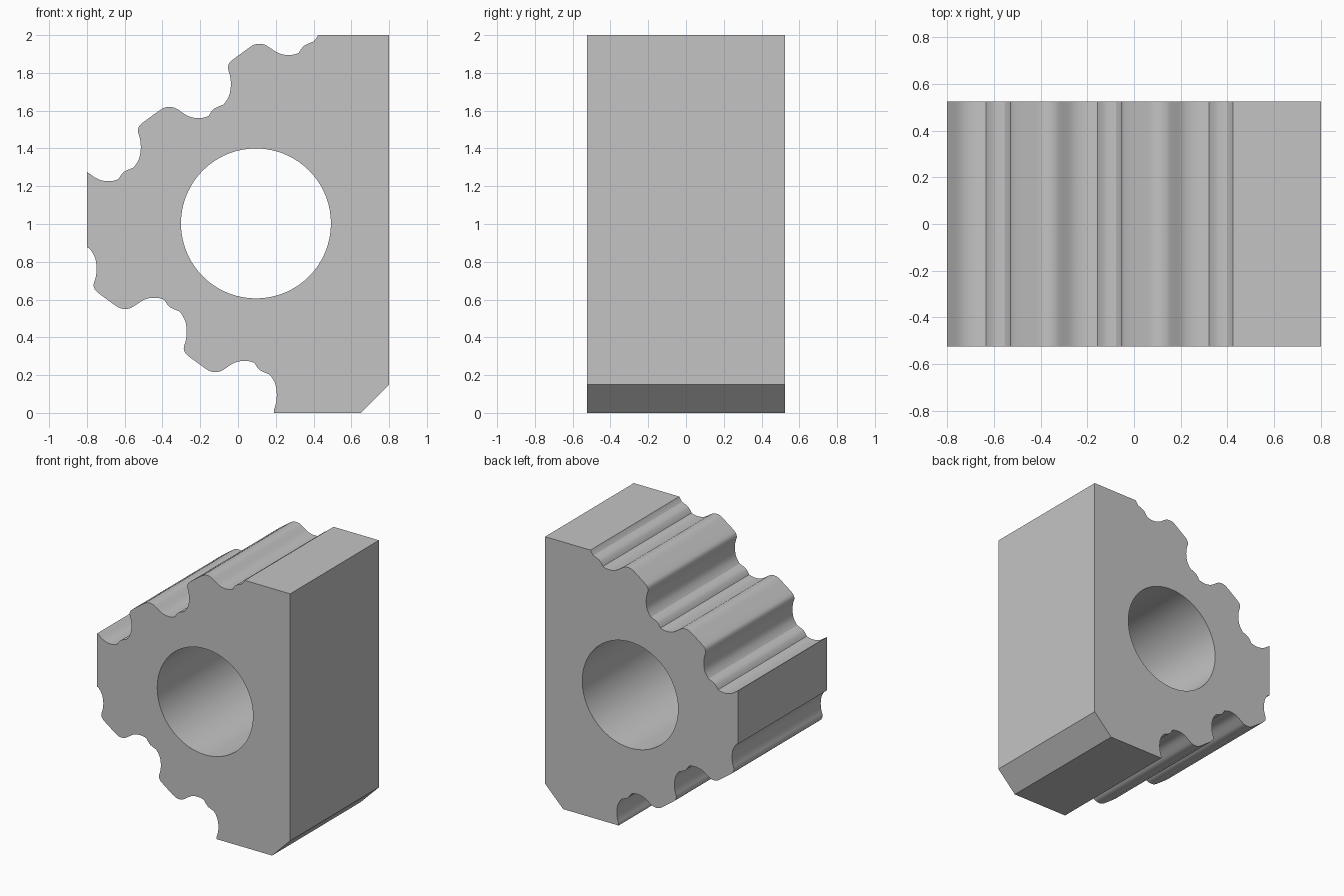
import bpy, bmesh, math
from mathutils import Vector

if "Cube" in bpy.data.objects:
    bpy.data.objects.remove(bpy.data.objects["Cube"])

HALF_DEPTH = 0.525
STEP = Vector((-0.477, -0.334))     # pitch between neighbouring teeth

# One tooth, split at its crease: small scallop, then hollow, crest and flank
SCALLOP = [(0, 0), (-.021, -.008), (-.048, -.021), (-.066, -.040), (-.079, -.061)]
CREST = [(-.079, -.061), (-.106, -.069), (-.132, -.0715), (-.164, -.068), (-.196, -.056),
         (-.244, -.024), (-.265, -.015), (-.291, -.012), (-.323, -.021), (-.376, -.058),
         (-.434, -.101), (-.450, -.122), (-.453, -.143), (-.445, -.170), (-.439, -.201),
         (-.438, -.238), (-.445, -.281), (-.461, -.313), (-.477, -.334)]


def smooth(points, sub=3):
    """Catmull-Rom sampling, without the last point."""
    p = [Vector(q) for q in points]
    p = [2 * p[0] - p[1]] + p + [2 * p[-1] - p[-2]]
    out = []
    for a, b, c, d in zip(p, p[1:], p[2:], p[3:]):
        for i in range(sub):
            t = i / sub
            out.append(0.5 * (2 * b + (c - a) * t + (2 * a - 5 * b + 4 * c - d) * t * t
                              + (3 * b - a - 3 * c + d) * t ** 3))
    return out


TOOTH = smooth(SCALLOP) + smooth(CREST)


def rack(x, z, flip):
    """Row of teeth from the right end to the left, clipped to the block."""
    pts = []
    for k in range(-1, 4):
        for t in TOOTH:
            q = t + STEP * k
            pts.append(Vector((x + q.x, z + q.y * flip)))

    def inside(p):
        return min(p.x + 0.8, p.y, 2 - p.y)

    out = []
    for a, b in zip(pts, pts[1:]):
        fa, fb = inside(a), inside(b)
        if fa >= 0:
            out.append(a)
        if fa * fb < 0:
            out.append(a.lerp(b, fa / (fa - fb)))
    return out


# Outline: upper teeth, left edge, lower teeth, chamfered corner
outline = [Vector((0.8, 2))] + rack(0.400, 1.966, 1)
outline += rack(0.166, 0.204, -1)[::-1]
outline += [Vector((0.65, 0)), Vector((0.8, 0.15))]

# Round bore
bore = [Vector((0.095 + 0.397 * math.cos(i * math.tau / 72),
                1.003 + 0.397 * math.sin(i * math.tau / 72))) for i in range(72)]

# Extruded filled profile
curve = bpy.data.curves.new("toothed_block", 'CURVE')
curve.dimensions = '2D'
curve.fill_mode = 'BOTH'
curve.extrude = HALF_DEPTH
for loop in (outline, bore):
    spline = curve.splines.new('POLY')
    spline.points.add(len(loop) - 1)
    for pt, co in zip(spline.points, loop):
        pt.co = (co.x, co.y, 0, 1)
    spline.use_cyclic_u = True
block = bpy.data.objects.new("toothed_block", curve)
bpy.context.collection.objects.link(block)
block.rotation_euler.x = math.pi / 2
bpy.context.view_layer.objects.active = block
block.select_set(True)
bpy.ops.object.convert(target='MESH')
block = bpy.context.view_layer.objects.active

# Weld caps to walls
bm = bmesh.new()
bm.from_mesh(block.data)
bmesh.ops.remove_doubles(bm, verts=bm.verts, dist=0.0001)
bmesh.ops.recalc_face_normals(bm, faces=bm.faces)
bm.to_mesh(block.data)
bm.free()

grey = bpy.data.materials.new("light_grey")
grey.diffuse_color = (0.55, 0.55, 0.55, 1)
grey.use_nodes = True
grey.node_tree.nodes["Principled BSDF"].inputs["Base Color"].default_value = grey.diffuse_color
block.data.materials.clear()
block.data.materials.append(grey)
bpy.ops.object.shade_smooth_by_angle(angle=math.radians(25))
